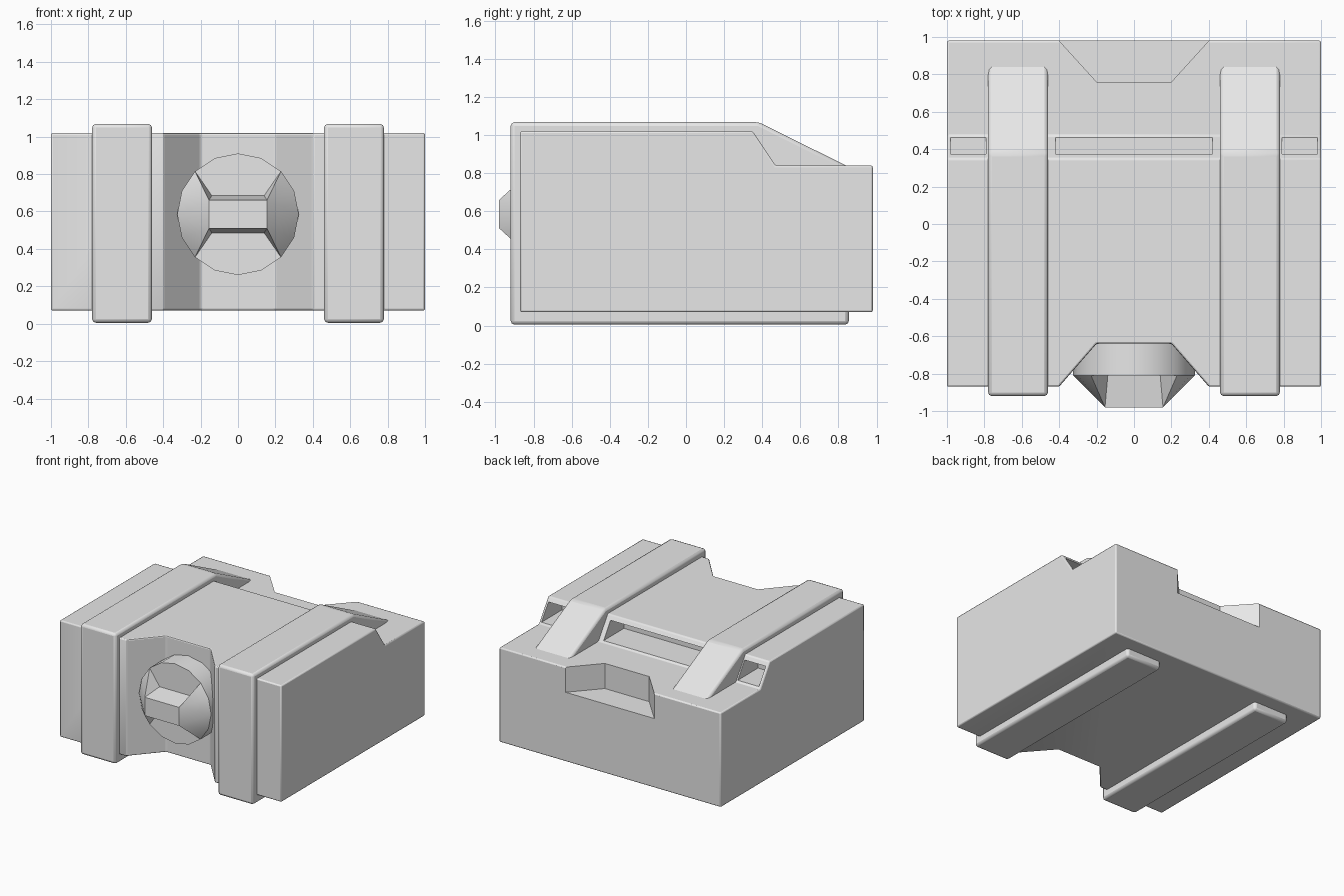
import bpy, bmesh, math

if "Cube" in bpy.data.objects:
    bpy.data.objects.remove(bpy.data.objects["Cube"])

# One grey finish for everything
grey = bpy.data.materials.new("light_grey")
grey.diffuse_color = (0.8, 0.8, 0.8, 1)
grey.use_nodes = True
grey.node_tree.nodes["Principled BSDF"].inputs["Base Color"].default_value = grey.diffuse_color


def make(name, verts, faces):
    mesh = bpy.data.meshes.new(name)
    mesh.from_pydata(verts, [], faces)
    bm = bmesh.new()
    bm.from_mesh(mesh)
    bmesh.ops.recalc_face_normals(bm, faces=bm.faces)
    bm.to_mesh(mesh)
    bm.free()
    mesh.materials.append(grey)
    obj = bpy.data.objects.new(name, mesh)
    bpy.context.collection.objects.link(obj)
    return obj


def prism(name, outline, lo, hi, axis):
    """Extrude a 2D outline along x (outline is y,z), y (x,z) or z (x,y)."""
    def place(p, t):
        co = list(p)
        co.insert(axis, t)
        return co
    n = len(outline)
    verts = [place(p, lo) for p in outline] + [place(p, hi) for p in outline]
    faces = [list(range(n)), list(range(n, 2 * n))]
    faces += [[i, (i + 1) % n, n + (i + 1) % n, n + i] for i in range(n)]
    return make(name, verts, faces)


def cut(obj, cutter):
    cutter.hide_render = True
    cutter.hide_set(True)
    mod = obj.modifiers.new(cutter.name, 'BOOLEAN')
    mod.object = cutter
    mod.solver = 'EXACT'


def bevel(obj, width, segments=2):
    mod = obj.modifiers.new("soft_edges", 'BEVEL')
    mod.width = width
    mod.segments = segments
    mod.limit_method = 'ANGLE'
    mod.angle_limit = math.radians(20)


# Main case with a lowered rear shelf
case = prism("case", [(-.87, .07), (.98, .07), (.98, .84), (.47, .84),
                      (.35, 1.02), (-.87, 1.02)], -1, 1, 0)
# Full-height front notch
cut(case, prism("front_notch_cutter", [(-.47, -.95), (.47, -.95), (.2, -.64), (-.2, -.64)],
                -.1, 1.2, 2))
bevel(case, .01)
# Shallow rear notch
cut(case, prism("rear_notch_cutter", [(-.473, 1.06), (.473, 1.06), (.2, .76), (-.2, .76)],
                .635, 1.0, 2))
# Slots in the sloped step
for name, lo, hi in (("middle", -.42, .42), ("left", -.98, -.79), ("right", .79, .98)):
    cut(case, prism(name + "_slot_cutter", [(.2, .853), (.6, .853), (.6, .985), (.2, .985)],
                    lo, hi, 0))

# Straps wrapping the case, sloping onto the shelf
for name, s in (("left_strap", -1), ("right_strap", 1)):
    strap = prism(name, [(-.92, .005), (.855, .005), (.855, .12), (.91, .805),
                         (.38, 1.068), (-.92, 1.068)],
                  s * .62 - .16, s * .62 + .16, 0)
    bevel(strap, .02)

# Knob disc
cz, r, front = .585, .325, -.81
ring = [(r * math.cos(i * math.pi / 8), cz + r * math.sin(i * math.pi / 8)) for i in range(16)]
prism("knob_disc", ring, front, -.62, 1)

# Flared grip on the knob: narrow bar widening to the disc rim on both sides
verts, faces = [], []
for s in (-1, 1):
    verts += [(s * .155, -.98, cz + .075), (s * .155, -.98, cz - .075),
              (s * .14, front, cz + .1), (s * .14, front, cz - .1)]
    verts += [(s * r * math.cos(a * math.pi / 8), front, cz + r * math.sin(a * math.pi / 8))
              for a in (2, 1, 0, -1, -2)]
for b in (0, 9):
    faces += [[b + i for i in f] for f in
              ((0, 4, 5), (0, 5, 6), (0, 6, 1), (1, 6, 7), (1, 7, 8),
               (0, 2, 4), (1, 8, 3))]
faces += [(0, 9, 10, 1), (0, 2, 11, 9), (1, 10, 12, 3),
          (4, 2, 11, 13, 14, 15, 16, 17, 12, 3, 8, 7, 6, 5)]
make("knob_grip", verts, faces)

# Smooth only the soft edges
bpy.ops.object.select_all(action='DESELECT')
for obj in bpy.data.objects:
    if not obj.hide_render:
        obj.select_set(True)
        bpy.context.view_layer.objects.active = obj
bpy.ops.object.shade_smooth_by_angle(angle=math.radians(25))
